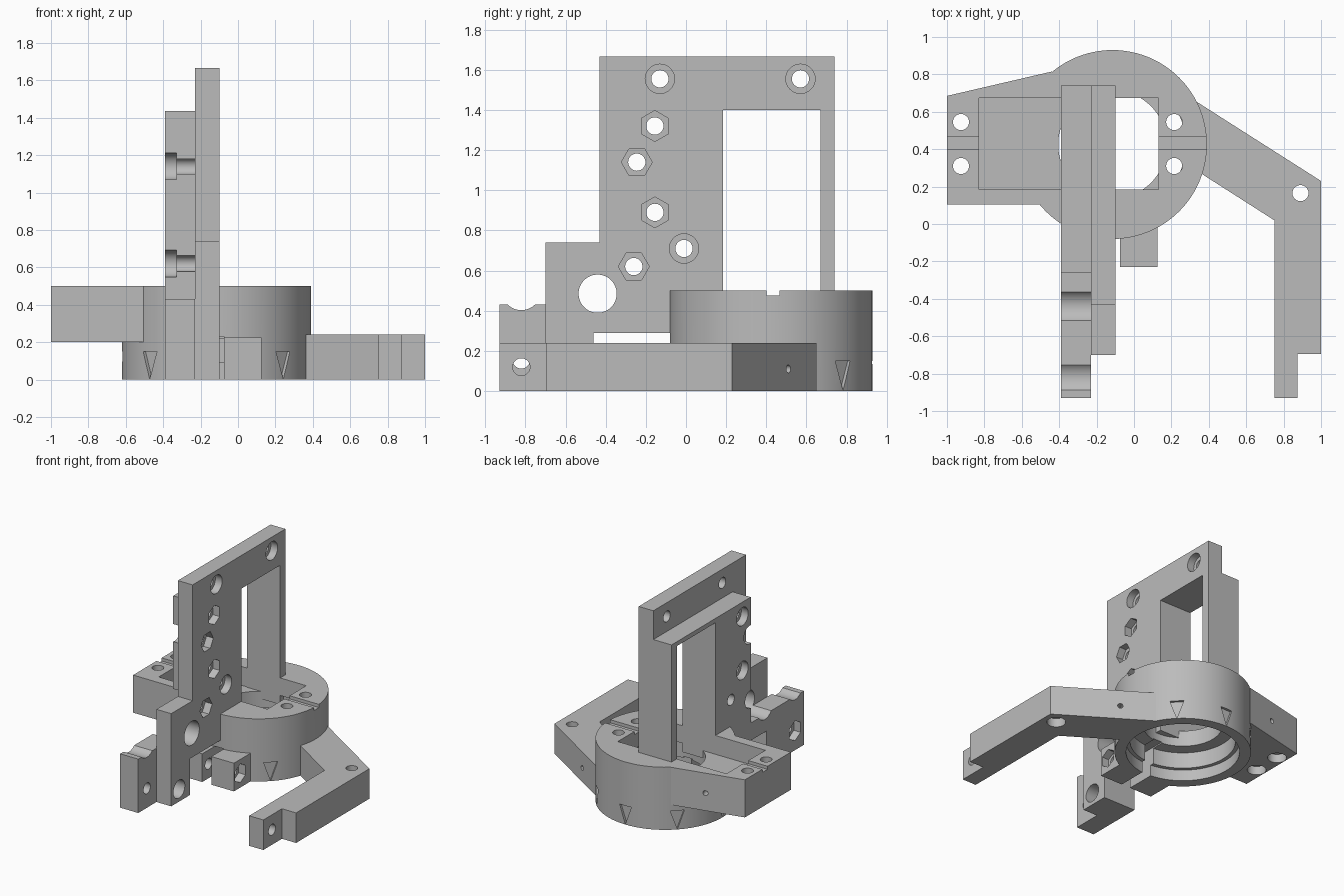
import bpy, bmesh
from math import sin, cos, pi, radians
from mathutils import Matrix, Vector

cube = bpy.data.objects.get("Cube")
if cube:
    bpy.data.objects.remove(cube, do_unlink=True)

grey = bpy.data.materials.new("plain grey")
grey.use_nodes = True
COLOUR = (0.5, 0.5, 0.5, 1)
grey.diffuse_color = COLOUR
grey.node_tree.nodes["Principled BSDF"].inputs["Base Color"].default_value = COLOUR

CX, CY, R = -0.115, 0.425, 0.505
UP = Matrix.Identity(4)


def frame(normal, origin=(0, 0, 0)):
    """Local z runs along a horizontal normal, local y is up."""
    n, v = Vector(normal).normalized(), Vector((0, 0, 1))
    m = Matrix((v.cross(n), v, n)).transposed().to_4x4()
    return Matrix.Translation(origin) @ m


SIDE = frame((1, 0, 0))   # profiles given as (y, z), extruded along x


def circle(u, v, r, n=48, turn=0.0):
    return [(u + r * cos(turn + 2 * pi * i / n), v + r * sin(turn + 2 * pi * i / n)) for i in range(n)]


def rect(u0, v0, u1, v1):
    return [(u0, v0), (u1, v0), (u1, v1), (u0, v1)]


def prism(name, pts, a, b, m=UP):
    bm = bmesh.new()
    low = [bm.verts.new(m @ Vector((u, v, a))) for u, v in pts]
    top = [bm.verts.new(m @ Vector((u, v, b))) for u, v in pts]
    bm.faces.new(low[::-1])
    bm.faces.new(top)
    n = len(pts)
    for i in range(n):
        j = (i + 1) % n
        bm.faces.new((low[i], low[j], top[j], top[i]))
    bmesh.ops.recalc_face_normals(bm, faces=bm.faces)
    mesh = bpy.data.meshes.new(name)
    bm.to_mesh(mesh)
    bm.free()
    mesh.materials.append(grey)
    ob = bpy.data.objects.new(name, mesh)
    bpy.context.collection.objects.link(ob)
    return ob


def combine(ob, pts, a, b, m=UP, op="DIFFERENCE"):
    tool = prism("helper", pts, a, b, m)
    tool.hide_render = True
    mod = ob.modifiers.new("bool", "BOOLEAN")
    mod.operation, mod.solver, mod.object = op, "EXACT", tool
    bpy.context.view_layer.objects.active = ob
    bpy.ops.object.modifier_apply(modifier=mod.name)
    bpy.data.objects.remove(tool, do_unlink=True)


def finish(ob):
    bpy.ops.object.select_all(action="DESELECT")
    ob.select_set(True)
    bpy.context.view_layer.objects.active = ob
    bpy.ops.object.shade_smooth_by_angle(angle=radians(25))


# Round housing with mounting ear, bent arm and two clamp lugs
housing = prism("round_housing", circle(CX, CY, R, 96), 0, 0.5)
ear = [(-1, 0.105), (-0.3, 0.105), (-0.3, 0.7), (-0.44, 0.815), (-1, 0.685)]
combine(housing, ear, 0.2, 0.5, op="UNION")
arm = [(0.24, 0.714), (0.26, 0.333), (0.75, 0.02), (0.75, -0.93), (0.875, -0.93),
       (0.875, -0.695), (1, -0.695), (1, 0.23)]
combine(housing, arm, 0, 0.24, op="UNION")
for x in (-0.355, -0.075):
    combine(housing, rect(x, -0.23, x + 0.2, 0.05), 0, 0.225, op="UNION")

# Rectangular pocket and stepped bore
combine(housing, rect(-0.83, 0.185, 0.13, 0.675), 0.35, 0.6)
for r, z in ((0.42, 0.09), (0.39, 0.22), (0.29, 0.36)):
    combine(housing, circle(CX, CY, r, 96), -0.1, z)
combine(housing, rect(-0.155, -0.4, -0.075, 0.2), -0.1, 0.23)

# Grooves and screw holes on the top rim
for x0, x1 in ((-1.1, -0.8), (0.1, 0.5)):
    combine(housing, rect(x0, 0.4, x1, 0.465), 0.475, 0.6)
for y in (0.31, 0.545):
    for x in (-0.925, 0.215):
        combine(housing, circle(x, y, 0.043), 0.1, 0.6)
    combine(housing, circle(-0.925, y, 0.07), 0.1, 0.27)

# Arm holes, lug bolt and nut pocket, pin holes
combine(housing, circle(0.89, 0.165, 0.043), -0.1, 0.4)
combine(housing, circle(0.89, 0.165, 0.07), -0.1, 0.07)
combine(housing, circle(-0.82, 0.12, 0.043), 0.6, 1.1, SIDE)
combine(housing, circle(-0.15, 0.115, 0.043), -0.5, 0.2, SIDE)
combine(housing, circle(-0.15, 0.115, 0.075, 6, pi / 6), 0.065, 0.2, SIDE)
for normal, spot in (((0.42, 0.66, 0), (0.56, 0.51, 0.11)), ((-0.13, 0.56, 0), (-0.7, 0.755, 0.34))):
    combine(housing, circle(0, 0, 0.02, 16), -0.06, 0.1, frame(normal, spot))

# Triangular index marks around the foot
for deg in (-135, -45, 45, 90, 135, 180):
    n = Vector((cos(radians(deg)), sin(radians(deg)), 0))
    combine(housing, [(0, 0.002), (0.052, 0.15), (-0.052, 0.15)], R - 0.02, R + 0.1, frame(n, (CX, CY, 0)))
finish(housing)

# Two layered upright plates with a shared window
outer = prism("outer_plate", [(-0.7, 0), (-0.46, 0), (-0.46, 0.29), (0.74, 0.29), (0.74, 1.665),
                              (-0.43, 1.665), (-0.43, 0.74), (-0.7, 0.74)], -0.23, -0.1, SIDE)
inner = prism("inner_plate", [(-0.93, 0), (-0.46, 0), (-0.46, 0.29), (0.74, 0.29), (0.74, 1.435),
                              (-0.26, 1.435), (-0.26, 0.43), (-0.93, 0.43)], -0.39, -0.23, SIDE)
bolts = [(-0.155, 1.32, pi / 2), (-0.245, 1.14, 0), (-0.155, 0.89, pi / 2), (-0.26, 0.62, 0)]
screws = [(-0.13, 1.555), (0.57, 1.555), (-0.01, 0.71)]
for plate in (outer, inner):
    combine(plate, rect(0.185, 0.2, 0.67, 1.4), -0.5, 0, SIDE)
    combine(plate, circle(-0.44, 0.485, 0.095), -0.5, 0, SIDE)
    for y, z in [b[:2] for b in bolts] + screws:
        combine(plate, circle(y, z, 0.043, 32), -0.5, 0, SIDE)

# Nut pockets and screw seats on the outer plate
for y, z, turn in bolts:
    combine(outer, circle(y, z, 0.077, 6, turn), -0.16, 0, SIDE)
    combine(inner, circle(y, z, 0.072, 32), -0.5, -0.33, SIDE)
for y, z in screws:
    combine(outer, circle(y, z, 0.073, 32), -0.16, 0, SIDE)
combine(outer, circle(-0.6, 0.1, 0.072), -0.5, 0, SIDE)

# Front tab of the inner plate: round saddle, bolt hole, nut pocket
combine(inner, circle(-0.82, 0.5, 0.097), -0.5, 0, SIDE)
combine(inner, circle(-0.82, 0.155, 0.043), -0.5, 0, SIDE)
combine(inner, circle(-0.82, 0.155, 0.08, 6, pi / 2), -0.5, -0.33, SIDE)
finish(outer)
finish(inner)
